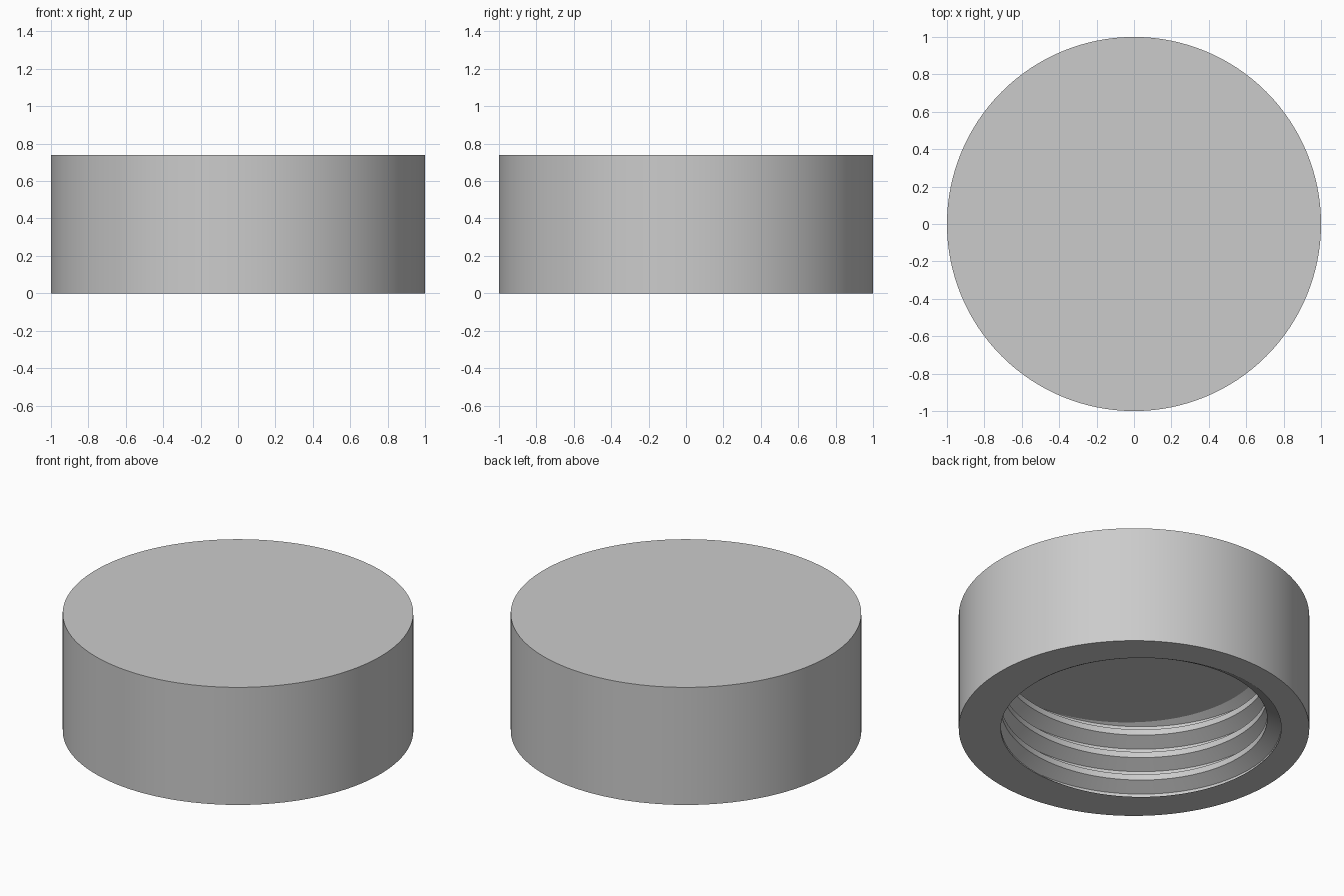
import bpy
import bmesh
from math import cos, sin, tau, radians
from mathutils import Vector

if "Cube" in bpy.data.objects:
    bpy.data.objects.remove(bpy.data.objects["Cube"], do_unlink=True)

SEGMENTS = 128
HEIGHT = 0.74
DEPTH = 0.51            # depth of the threaded bore
PITCH = 0.148
MINOR, MAJOR = 0.76, 0.84
# Thread profile over one turn: (share of the pitch, radius)
PROFILE = [(0, MINOR), (0.25, MINOR), (0.5625, MAJOR), (0.6875, MAJOR)]
START = 0.096 - PITCH * 225 / 360

material = bpy.data.materials.new("light grey")
material.use_nodes = True
colour = (0.6, 0.6, 0.6, 1)
material.diffuse_color = colour
material.node_tree.nodes["Principled BSDF"].inputs["Base Color"].default_value = colour

bm = bmesh.new()

# Right-handed helical thread, made longer than the bore
columns = []
for k in range(SEGMENTS):
    turn = k / SEGMENTS
    a = tau * turn
    columns.append([
        bm.verts.new((r * cos(a), r * sin(a), START + PITCH * (n + share + turn)))
        for n in range(-3, 6) for share, r in PROFILE])
step = len(PROFILE)
for k in range(SEGMENTS):
    here = columns[k]
    last = k == SEGMENTS - 1
    there = columns[0][step:] if last else columns[k + 1]
    for j in range(len(there) - 1):
        bm.faces.new((here[j], here[j + 1], there[j + 1], there[j]))

# Trim the thread to the bore
for z, direction in ((0, -1), (DEPTH, 1)):
    bmesh.ops.bisect_plane(
        bm, geom=bm.verts[:] + bm.edges[:] + bm.faces[:], dist=1e-5,
        plane_co=(0, 0, z), plane_no=(0, 0, direction), clear_outer=True)

# Outer wall and flat top
ring = [Vector((cos(tau * k / SEGMENTS), sin(tau * k / SEGMENTS), 0)) for k in range(SEGMENTS)]
low = [bm.verts.new(p) for p in ring]
high = [bm.verts.new(p + Vector((0, 0, HEIGHT))) for p in ring]
for k in range(SEGMENTS):
    n = (k + 1) % SEGMENTS
    bm.faces.new((low[k], low[n], high[n], high[k]))
bm.faces.new(high)

# Bottom rim and the end of the bore
for z in (0, DEPTH):
    border = [e for e in bm.edges
              if e.is_boundary and all(abs(v.co.z - z) < 1e-4 for v in e.verts)]
    bmesh.ops.triangle_fill(bm, edges=border, use_beauty=True, normal=(0, 0, -1))
bmesh.ops.recalc_face_normals(bm, faces=bm.faces[:])

mesh = bpy.data.meshes.new("threaded_cap")
bm.to_mesh(mesh)
bm.free()
mesh.materials.append(material)
cap = bpy.data.objects.new("threaded_cap", mesh)
bpy.context.collection.objects.link(cap)

bpy.ops.object.select_all(action="DESELECT")
cap.select_set(True)
bpy.context.view_layer.objects.active = cap
bpy.ops.object.shade_smooth_by_angle(angle=radians(30))
